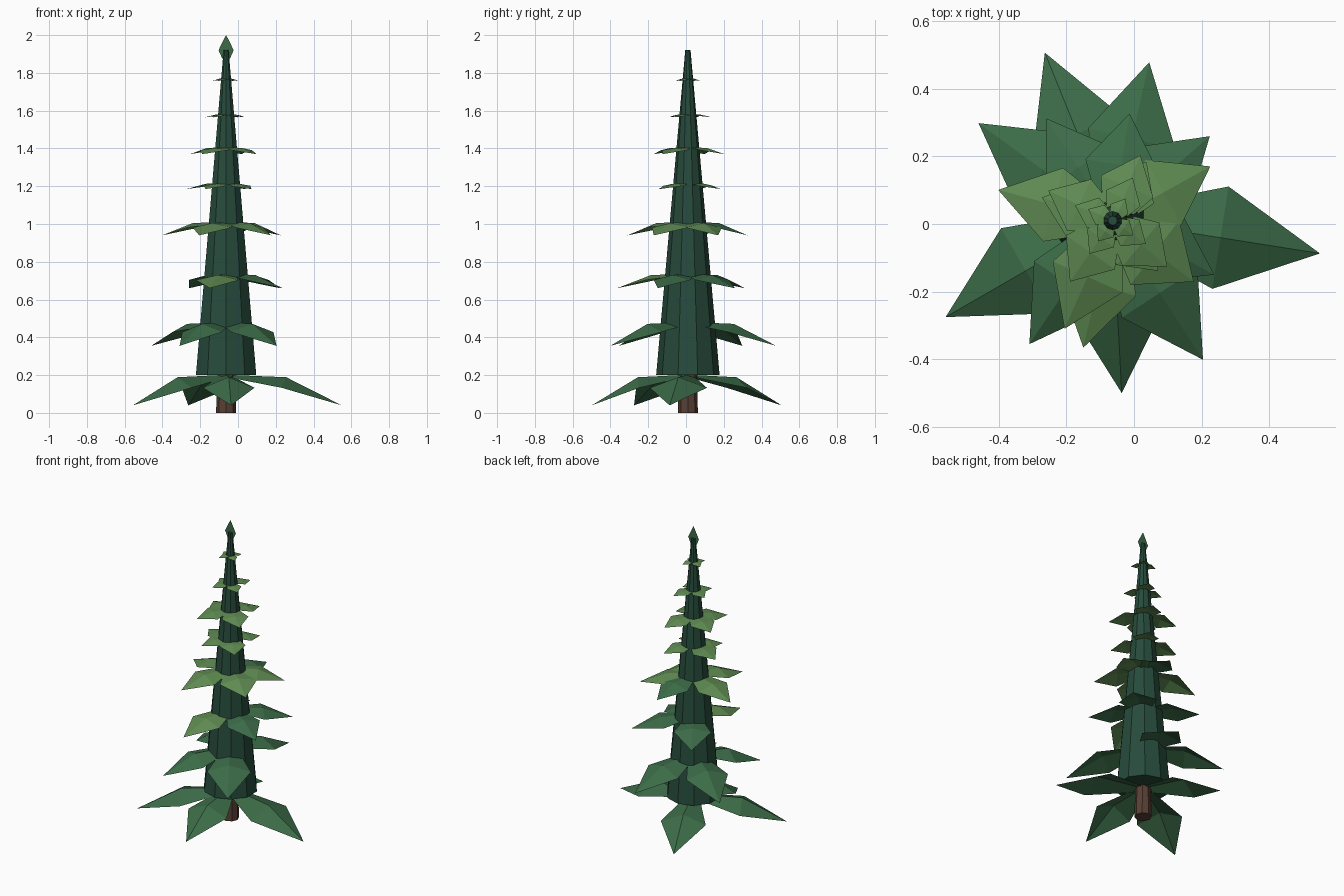
import bpy
from math import sin, cos, radians

if "Cube" in bpy.data.objects:
    bpy.data.objects.remove(bpy.data.objects["Cube"])

AX, AY = -0.063, 0.01  # trunk axis


def material(name, rgb):
    m = bpy.data.materials.new(name)
    m.diffuse_color = (*rgb, 1)
    m.use_nodes = True
    m.node_tree.nodes["Principled BSDF"].inputs["Base Color"].default_value = m.diffuse_color
    return m


BARK = material("bark", (0.10, 0.05, 0.035))
CORE = material("dark_green", (0.02, 0.07, 0.045))
MID = material("mid_green", (0.045, 0.15, 0.065))
LIGHT = material("light_green", (0.115, 0.26, 0.085))


def mesh_object(name, verts, faces, mat):
    me = bpy.data.meshes.new(name)
    me.from_pydata(verts, [], faces)
    me.materials.append(mat)
    ob = bpy.data.objects.new(name, me)
    bpy.context.collection.objects.link(ob)
    return ob


def taper(name, sides, r1, r2, z1, z2, mat):
    bpy.ops.mesh.primitive_cone_add(vertices=sides, radius1=r1, radius2=r2, depth=z2 - z1,
                                    location=(AX, AY, (z1 + z2) / 2))
    ob = bpy.context.object
    ob.name = name
    ob.data.materials.append(mat)


def bough(name, angle, length, z, z_tip, mat):
    """Folded kite-shaped bough with a raised midrib."""
    a = radians(angle)
    drop = z - z_tip
    w = 0.06 + 0.15 * length if length > 0.3 else 0.4 * length
    base_w = min(0.05, 0.6 * w)
    r0 = min(0.04, 0.2 * length)
    mid = 0.52 * length
    profile = [(r0, base_w, z - 0.1 * drop), (r0, 0, z), (r0, -base_w, z - 0.1 * drop),
               (mid, w, z - 0.42 * drop), (mid, 0, z - 0.07 * drop), (mid, -w, z - 0.42 * drop),
               (length, 0, z_tip)]
    verts = [(AX + u * cos(a) - v * sin(a), AY + u * sin(a) + v * cos(a), h)
             for u, v, h in profile]
    mesh_object(name, verts, [(0, 1, 4, 3), (1, 2, 5, 4), (3, 4, 6), (4, 5, 6)], mat)


# Trunk and foliage core
taper("trunk", 8, 0.053, 0.045, 0, 0.3, BARK)
taper("foliage_core", 10, 0.168, 0.014, 0.2, 1.92, CORE)

# Tiers: base height, tip height, [(angle, length)], indices of odd-coloured boughs
tiers = [
    (0.20, 0.04, [(-9, 0.62), (-87, 0.51), (210, 0.57), (112, 0.535)], MID, ()),
    (0.48, 0.355, [(77, 0.48), (-57, 0.49), (144, 0.49), (-124, 0.44)], MID, ()),
    (0.735, 0.66, [(41, 0.38), (-28, 0.34), (123, 0.36), (-103, 0.385)], MID, (3,)),
    (1.01, 0.94, [(165, 0.35), (29, 0.33), (81, 0.32), (-114, 0.35), (-37, 0.30)], LIGHT, (2,)),
    (1.215, 1.185, [(162, 0.22), (60, 0.20), (-48, 0.20), (-125, 0.19)], LIGHT, ()),
    (1.405, 1.37, [(67, 0.21), (155, 0.21), (-40, 0.21), (-125, 0.22)], LIGHT, ()),
    (1.58, 1.565, [(65, 0.14), (158, 0.12), (-35, 0.12), (-125, 0.12)], LIGHT, ()),
    (1.77, 1.757, [(60, 0.075), (155, 0.08), (-35, 0.075), (-125, 0.075)], LIGHT, ()),
]
for t, (z, z_tip, boughs, mat, odd) in enumerate(tiers):
    other = LIGHT if mat is MID else MID
    for i, (angle, length) in enumerate(boughs):
        bough(f"bough_{t + 1}_{i + 1}", angle, length, z, z_tip, other if i in odd else mat)

# Flat leaf on the very top
mesh_object("top_leaf",
            [(AX - 0.02, AY, 1.875), (AX + 0.02, AY, 1.875), (AX + 0.04, AY, 1.92),
             (AX + 0.016, AY, 1.97), (AX, AY, 2.0), (AX - 0.016, AY, 1.97), (AX - 0.04, AY, 1.92)],
            [(0, 1, 2, 3, 4, 5, 6)], MID)
